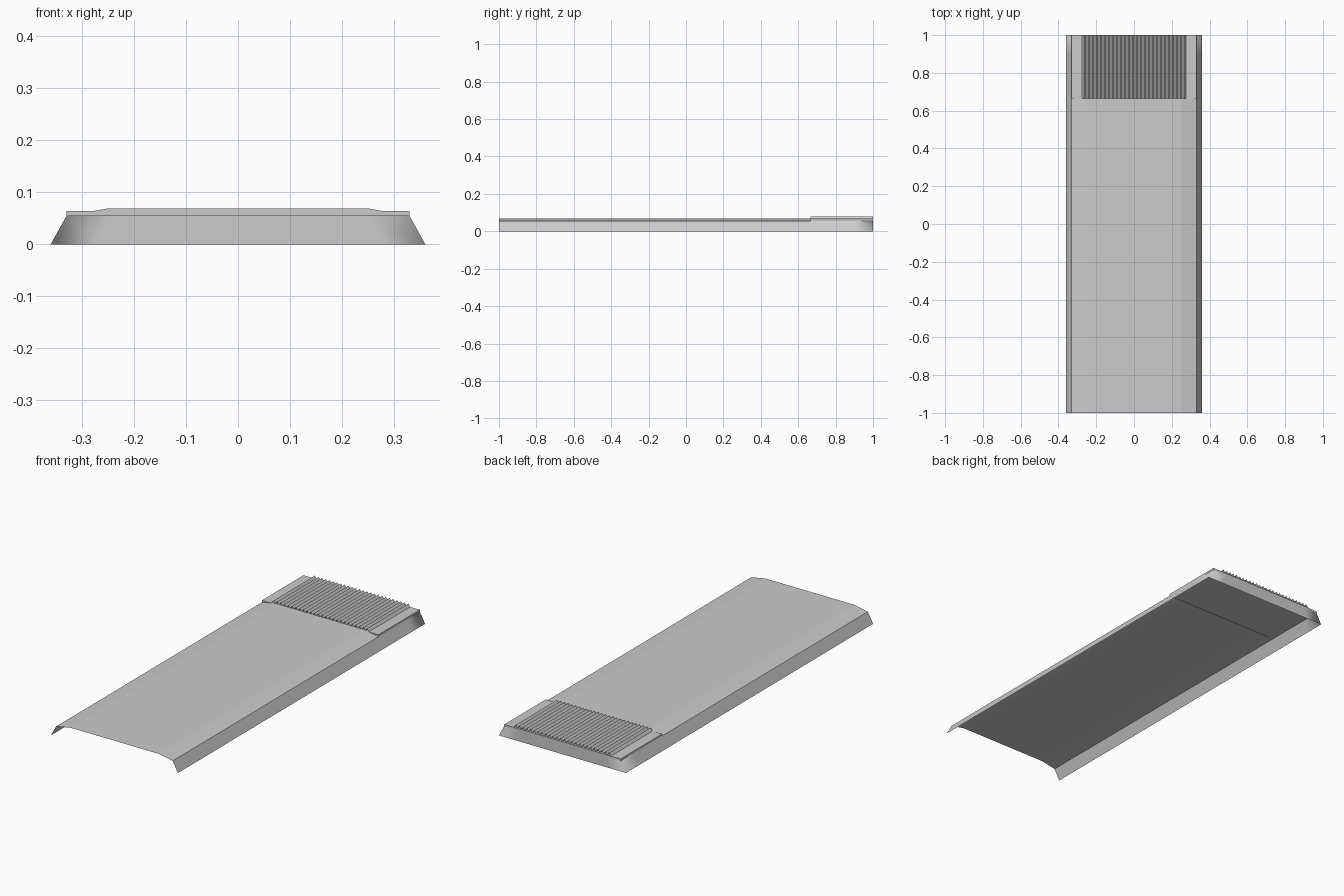
import bpy

if "Cube" in bpy.data.objects:
    bpy.data.objects.remove(bpy.data.objects["Cube"])


def make(name, verts, faces, smooth=False):
    me = bpy.data.meshes.new(name)
    me.from_pydata(verts, [], faces)
    me.update()
    for p in me.polygons:
        p.use_smooth = smooth
    ob = bpy.data.objects.new(name, me)
    bpy.context.collection.objects.link(ob)
    return ob


def sheet(name, profile, y0, y1):
    """Extrude an open (x, z) profile along y, profile running -x to +x."""
    n = len(profile)
    verts = [(x, y, z) for y in (y0, y1) for x, z in profile]
    faces = [(i, i + 1, n + i + 1, n + i) for i in range(n - 1)]
    return make(name, verts, faces)


STEP = 0.665          # where the ribbed pad begins
EDGE, FOOT = 0.33, 0.36
Z_EDGE, Z_DECK, Z_PAD, Z_RIB = 0.054, 0.069, 0.064, 0.079

# Gently crowned deck
sheet("deck", [(-EDGE, Z_EDGE), (-0.25, Z_DECK), (0.25, Z_DECK), (EDGE, Z_EDGE)],
      -1, STEP)

# Sloping skirt: both sides and the closed back end, softly shaded at the corners
path = [(-1, -1), (-1, 0.9), (-1, 1), (-0.75, 1), (0.75, 1), (1, 1), (1, 0.9), (1, -1)]
n = len(path)
verts = [(sx * FOOT, y, 0) for sx, y in path] + [(sx * EDGE, y, Z_EDGE) for sx, y in path]
make("skirt", verts, [(i + 1, i, n + i, n + i + 1) for i in range(n - 1)], smooth=True)

# Raised flat pad at the back
bpy.ops.mesh.primitive_cube_add(size=1, location=(0, (STEP + 1) / 2, (Z_EDGE + Z_PAD) / 2))
pad = bpy.context.object
pad.name = "pad"
pad.scale = (2 * EDGE, 1 - STEP, Z_PAD - Z_EDGE)

# Small riser joining the deck crown to the lower pad
make("deck_riser", [(-0.277, STEP, Z_PAD), (0.277, STEP, Z_PAD),
                    (0.25, STEP, Z_DECK), (-0.25, STEP, Z_DECK)], [(3, 2, 1, 0)])

# Corrugated ribs
RIBS, HALF = 26, 0.276
step = HALF / RIBS
ribs = [(-HALF + i * step, Z_RIB if i % 2 else Z_PAD + 0.0005) for i in range(2 * RIBS + 1)]
sheet("ribs", ribs, STEP, 1)
